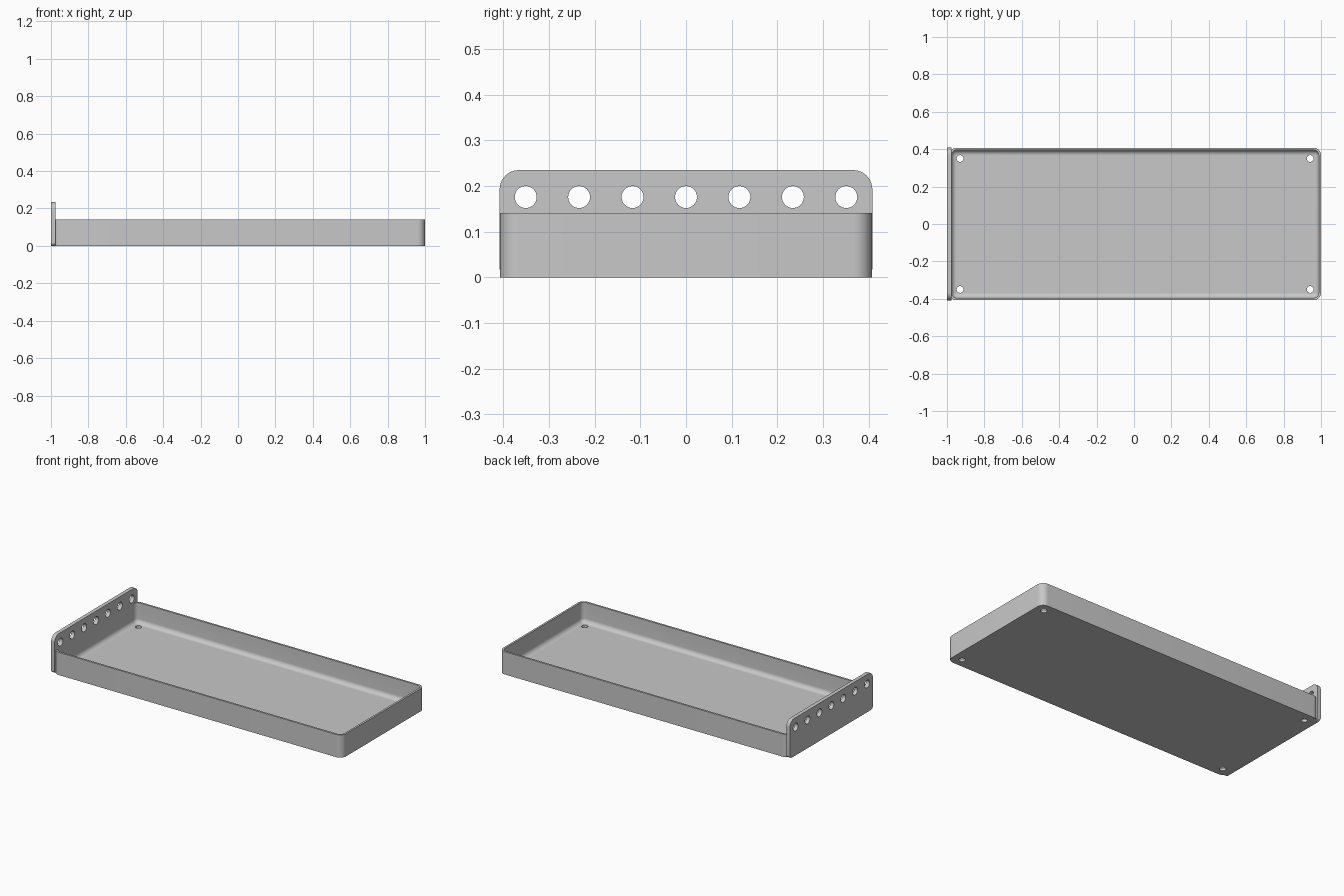
import bpy, bmesh, math
from mathutils import Matrix

if "Cube" in bpy.data.objects:
    bpy.data.objects.remove(bpy.data.objects["Cube"])

grey = bpy.data.materials.new("light_grey")
grey.diffuse_color = (0.58, 0.58, 0.58, 1)
grey.use_nodes = True
grey.node_tree.nodes["Principled BSDF"].inputs["Base Color"].default_value = grey.diffuse_color


def rounded_rect(x0, x1, y0, y1, r_low, r_high, steps=10):
    """Counter-clockwise outline; r_low rounds the y0 corners, r_high the y1 corners."""
    corners = [(x1 - r_low, y0 + r_low, r_low, -90), (x1 - r_high, y1 - r_high, r_high, 0),
               (x0 + r_high, y1 - r_high, r_high, 90), (x0 + r_low, y0 + r_low, r_low, 180)]
    pts = []
    for cx, cy, r, start in corners:
        for i in range(steps + 1):
            a = math.radians(start + 90 * i / steps)
            pts.append((cx + r * math.cos(a), cy + r * math.sin(a)))
    return pts


def loft(name, rings):
    """Closed solid through successive rings of equal length, capped at both ends."""
    bm = bmesh.new()
    loops = [[bm.verts.new(p) for p in ring] for ring in rings]
    n = len(loops[0])
    for a, b in zip(loops, loops[1:]):
        for i in range(n):
            j = (i + 1) % n
            bm.faces.new((a[i], a[j], b[j], b[i]))
    bm.faces.new(loops[0][::-1])
    bm.faces.new(loops[-1])
    bmesh.ops.recalc_face_normals(bm, faces=bm.faces)
    me = bpy.data.meshes.new(name)
    bm.to_mesh(me)
    bm.free()
    me.materials.append(grey)
    ob = bpy.data.objects.new(name, me)
    bpy.context.collection.objects.link(ob)
    return ob


def drill(ob, centres, radius, depth, rotation):
    """Cut round holes through an object, then smooth its shading."""
    bm = bmesh.new()
    for c in centres:
        bmesh.ops.create_cone(bm, cap_ends=True, segments=32, radius1=radius, radius2=radius,
                              depth=depth, matrix=Matrix.Translation(c) @ rotation)
    me = bpy.data.meshes.new(ob.name + "_drill")
    bm.to_mesh(me)
    bm.free()
    me.materials.append(grey)
    cutter = bpy.data.objects.new(ob.name + "_drill", me)
    bpy.context.collection.objects.link(cutter)
    bpy.ops.object.select_all(action='DESELECT')
    bpy.context.view_layer.objects.active = ob
    ob.select_set(True)
    mod = ob.modifiers.new("holes", 'BOOLEAN')
    mod.operation, mod.solver, mod.object = 'DIFFERENCE', 'EXACT', cutter
    bpy.ops.object.modifier_apply(modifier=mod.name)
    bpy.data.objects.remove(cutter)
    bpy.ops.object.shade_smooth_by_angle(angle=math.radians(30))


# Tray: outer wall, rim, inner wall and a rounded inner floor edge
X0, X1, Y, TOP, FLOOR = -0.988, 1.0, 0.407, 0.141, 0.015
WALL, CORNER, FILLET = 0.012, 0.04, 0.027


def tray_ring(inset, z):
    r = max(CORNER - inset, 0.001)
    return [(x, y, z) for x, y in
            rounded_rect(X0 + inset, X1 - inset, -Y + inset, Y - inset, r, r)]


rings = [tray_ring(0, 0), tray_ring(0, TOP), tray_ring(WALL, TOP)]
for i in range(9):
    a = math.radians(90 * i / 8)
    rings.append(tray_ring(WALL + FILLET * (1 - math.cos(a)),
                           FLOOR + FILLET * (1 - math.sin(a))))
tray = loft("tray", rings)
drill(tray, [(x, y, 0.01) for x in (-0.93, 0.942) for y in (-0.35, 0.35)],
      0.018, 0.1, Matrix.Identity(4))

# End plate: upright panel with a row of seven holes, flush with the inner tray wall
profile = rounded_rect(-0.408, 0.408, 0.0, 0.235, 0.02, 0.042)
end_plate = loft("end_plate", [[(x, y, z) for y, z in profile] for x in (-1.0, -0.976)])
drill(end_plate, [(-0.988, 0.117 * i, 0.176) for i in range(-3, 4)],
      0.024, 0.1, Matrix.Rotation(math.pi / 2, 4, 'Y'))
